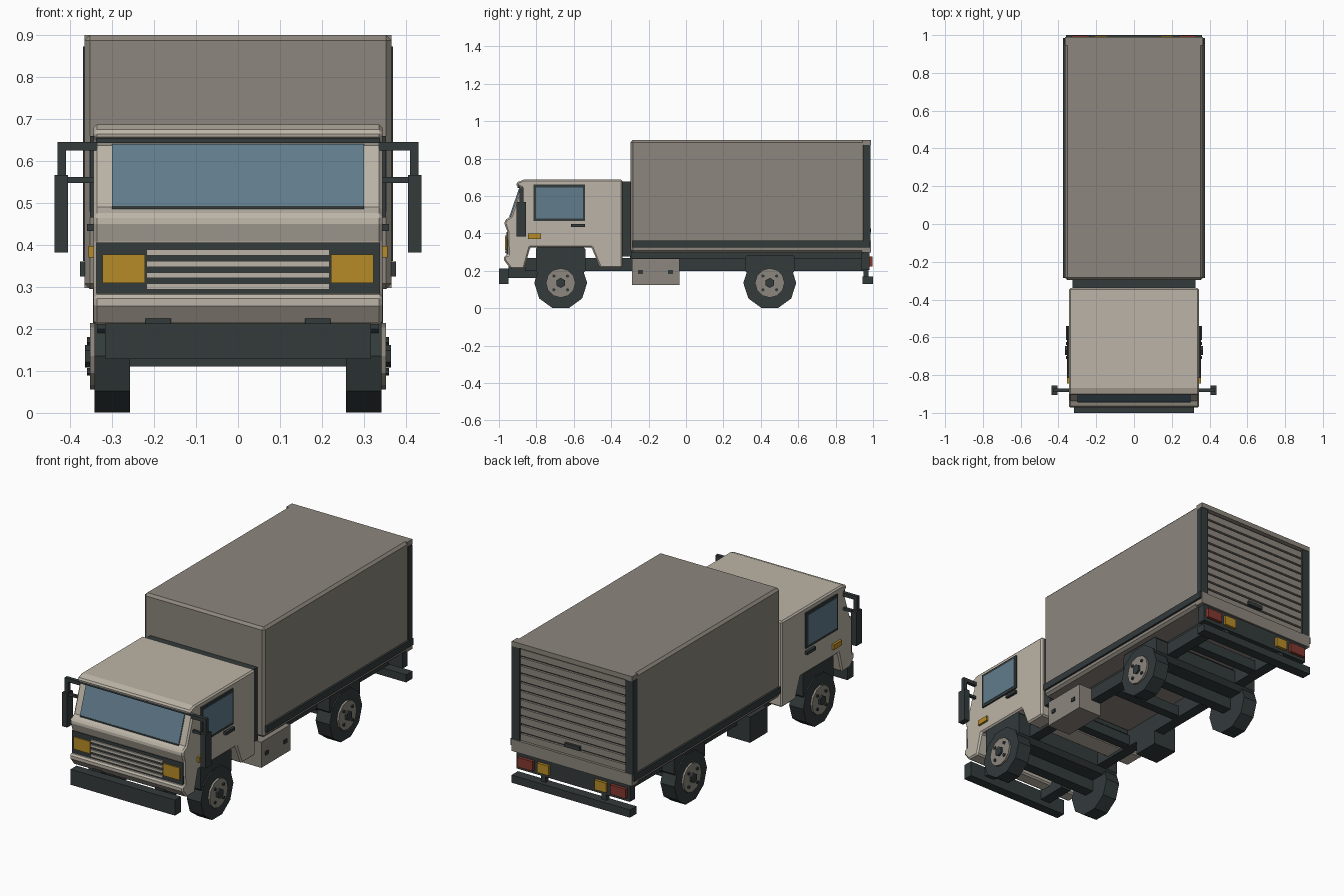
import bpy, bmesh, math
from mathutils import Matrix, Vector

if "Cube" in bpy.data.objects:
    bpy.data.objects.remove(bpy.data.objects["Cube"])


def material(name, rgb):
    m = bpy.data.materials.new(name)
    m.diffuse_color = (*rgb, 1)
    m.use_nodes = True
    m.node_tree.nodes["Principled BSDF"].inputs["Base Color"].default_value = m.diffuse_color
    return m


CREAM = material("cab cream", (0.50, 0.455, 0.385))
TAUPE = material("cargo taupe", (0.265, 0.24, 0.205))
DARK = material("dark trim", (0.033, 0.043, 0.044))
GLASS = material("blue glass", (0.12, 0.205, 0.265))
AMBER = material("amber lamp", (0.47, 0.26, 0.02))
RED = material("red lamp", (0.23, 0.04, 0.03))


def finish(name, bm, mat, mirror=False, bevel=0):
    bmesh.ops.recalc_face_normals(bm, faces=bm.faces)
    me = bpy.data.meshes.new(name)
    bm.to_mesh(me)
    bm.free()
    me.materials.append(mat)
    ob = bpy.data.objects.new(name, me)
    bpy.context.collection.objects.link(ob)
    if bevel:
        b = ob.modifiers.new("bevel", 'BEVEL')
        b.width, b.segments, b.limit_method = bevel, 1, 'ANGLE'
        b.angle_limit = math.radians(50)
    if mirror:
        ob.modifiers.new("mirror", 'MIRROR')
    return ob


def add_box(bm, x, y, z):
    size = Matrix.Diagonal((x[1] - x[0], y[1] - y[0], z[1] - z[0], 1))
    mid = Matrix.Translation((sum(x) / 2, sum(y) / 2, sum(z) / 2))
    bmesh.ops.create_cube(bm, size=1, matrix=mid @ size)


def boxes(name, mat, parts, mirror=False, bevel=0):
    bm = bmesh.new()
    for p in parts:
        add_box(bm, *p)
    return finish(name, bm, mat, mirror, bevel)


def profile(name, mat, pts, x0, x1, bevel=0, mirror=False):
    """Extrude a (y, z) outline along x."""
    bm = bmesh.new()
    face = bm.faces.new([bm.verts.new((x0, y, z)) for y, z in pts])
    ext = bmesh.ops.extrude_face_region(bm, geom=[face])
    bmesh.ops.translate(bm, vec=(x1 - x0, 0, 0),
                        verts=[v for v in ext["geom"] if isinstance(v, bmesh.types.BMVert)])
    return finish(name, bm, mat, mirror, bevel)


def add_disc(bm, n, r, x0, x1, y, z):
    """Cylinder lying along x."""
    rot = Matrix.Rotation(math.pi / 2, 4, 'Y')
    bmesh.ops.create_cone(bm, cap_ends=True, segments=n, radius1=r, radius2=r, depth=x1 - x0,
                          matrix=Matrix.Translation(((x0 + x1) / 2, y, z)) @ rot
                          @ Matrix.Rotation(math.pi / 2, 4, 'Z'))


# Cab shell with wheel arch cut into its outline
profile("cab", CREAM, [
    (-0.34, 0.215), (-0.34, 0.687), (-0.868, 0.687), (-0.908, 0.672), (-0.905, 0.657),
    (-0.884, 0.645), (-0.937, 0.49), (-0.968, 0.472), (-0.97, 0.45), (-0.955, 0.408),
    (-0.952, 0.285), (-0.972, 0.28), (-0.972, 0.255), (-0.937, 0.21), (-0.865, 0.21),
    (-0.833, 0.325), (-0.505, 0.325), (-0.46, 0.215)], -0.344, 0.344, bevel=0.008)

# Windscreen, its dark header and the wiper cowl
profile("windscreen", GLASS, [(-0.884, 0.64), (-0.893, 0.64), (-0.944, 0.492), (-0.935, 0.492)],
        -0.3, 0.3)
boxes("screen_header", DARK, [((-0.337, 0.337), (-0.9, -0.88), (0.643, 0.655))])
boxes("wiper_cowl", DARK, [((-0.3, 0.3), (-0.945, -0.92), (0.483, 0.493))])

# Grille, slats and headlamps
boxes("grille_panel", DARK, [((-0.337, 0.337), (-0.96, -0.94), (0.285, 0.406))])
boxes("grille_slats", CREAM, [((-0.218, 0.218), (-0.967, -0.955), (z, z + 0.014))
                              for z in (0.294, 0.321, 0.348, 0.375)])
boxes("headlamp", AMBER, [((0.222, 0.323), (-0.967, -0.955), (0.31, 0.377))], True)
boxes("front_bumper", DARK, [((-0.317, 0.317), (-1.0, -0.948), (0.128, 0.213))])
boxes("bumper_bracket", DARK, [((0.16, 0.22), (-0.95, -0.78), (0.16, 0.225))], True)

# Side windows, door handles and indicators
boxes("window_frame", DARK, [((0.34, 0.352), (-0.815, -0.54), (0.465, 0.66))], True)
boxes("side_window", GLASS, [((0.35, 0.354), (-0.803, -0.552), (0.48, 0.645))], True)
boxes("door_handle", DARK, [((0.34, 0.36), (-0.615, -0.54), (0.433, 0.45))], True)
boxes("side_indicator", AMBER, [((0.34, 0.356), (-0.845, -0.775), (0.37, 0.398))], True)

# Wing mirrors on brackets
boxes("mirror", DARK, [
    ((0.405, 0.437), (-0.905, -0.855), (0.382, 0.567)),
    ((0.41, 0.43), (-0.89, -0.87), (0.56, 0.645)),
    ((0.335, 0.43), (-0.89, -0.87), (0.625, 0.645)),
    ((0.335, 0.41), (-0.887, -0.873), (0.548, 0.562))], True)

# Panel between cab and cargo box
boxes("cab_rear_panel", DARK, [((-0.325, 0.325), (-0.345, -0.29), (0.275, 0.677))])

# Cargo box
boxes("cargo_box", TAUPE, [((-0.366, 0.366), (-0.296, 0.96), (0.295, 0.9))], bevel=0.013)
boxes("side_rail", DARK, [((0.355, 0.377), (-0.285, 0.985), (0.325, 0.361))], True)
boxes("rear_header", TAUPE, [((-0.366, 0.366), (0.945, 0.99), (0.873, 0.9))])
boxes("rear_sill", TAUPE, [((-0.366, 0.366), (0.94, 0.99), (0.297, 0.362))])
boxes("rear_post", DARK, [((0.322, 0.369), (0.95, 0.986), (0.362, 0.873))], True)

# Roller door
boxes("door_backing", DARK, [((-0.325, 0.325), (0.95, 0.964), (0.36, 0.875))])
STEP = (0.873 - 0.362) / 11
boxes("door_slats", TAUPE, [((-0.322, 0.322), (0.955, 0.976),
                             (0.362 + i * STEP, 0.362 + (i + 1) * STEP - 0.01))
                            for i in range(11)])
boxes("door_pull", DARK, [((-0.045, 0.045), (0.97, 0.99), (0.405, 0.427))])

# Chassis rails and cross members
boxes("chassis_rail", DARK, [((0.2, 0.26), (-0.86, 0.95), (0.2, 0.268))], True)
boxes("cross_members", DARK, [((-0.21, 0.21), (y - 0.025, y + 0.025), (0.205, 0.262))
                              for y in (-0.3, 0.1, 0.72)])
boxes("subframe", DARK, [((0.2, 0.24), (-0.3, 0.95), (0.26, 0.3))], True)

# Rear lamp bar, lamps and bumper
boxes("lamp_bar", DARK, [((-0.345, 0.345), (0.937, 0.98), (0.203, 0.297))])
boxes("tail_lamp", RED, [((0.235, 0.33), (0.97, 0.997), (0.222, 0.275))], True)
boxes("rear_indicator", AMBER, [((0.14, 0.21), (0.97, 0.995), (0.222, 0.275))], True)
boxes("rear_bumper", DARK, [((-0.36, 0.36), (0.945, 1.0), (0.128, 0.17))])
boxes("rear_bumper_bracket", DARK, [((0.17, 0.2), (0.95, 0.975), (0.16, 0.21))], True)

# Toolbox with latches on the right, dark tank on the left
boxes("toolbox", TAUPE, [((0.2, 0.343), (-0.288, -0.035), (0.125, 0.266))])
boxes("toolbox_latches", DARK, [((0.34, 0.349), (y - 0.013, y + 0.013), (0.183, 0.203))
                                for y in (-0.243, -0.083)])
boxes("side_tank", DARK, [((-0.34, -0.2), (-0.22, -0.07), (0.125, 0.266))])

# Wheels, mudguards and axles
for label, y, top in (("front", -0.67, 0.328), ("rear", 0.448, 0.285)):
    profile(label + "_mudguard", DARK, [
        (y - 0.133, top - 0.012), (y - 0.121, top), (y + 0.121, top), (y + 0.133, top - 0.012),
        (y + 0.133, 0.2), (y + 0.11, 0.175), (y - 0.11, 0.175), (y - 0.133, 0.2)],
        -0.335, 0.335)
    bm = bmesh.new()
    # decagon tyre resting on a flat facet
    add_disc(bm, 10, 0.1415, 0.257, 0.342, y, 0.135)
    bmesh.ops.rotate(bm, verts=bm.verts, cent=Vector((0, y, 0.135)),
                     matrix=Matrix.Rotation(math.pi / 2, 3, 'X'))
    finish(label + "_tyre", bm, DARK, True)
    bm = bmesh.new()
    add_disc(bm, 12, 0.079, 0.33, 0.353, y, 0.135)
    finish(label + "_rim", bm, TAUPE, True)
    bm = bmesh.new()
    add_disc(bm, 6, 0.027, 0.34, 0.364, y, 0.135)
    for k in range(4):
        a = math.pi / 4 + k * math.pi / 2
        add_disc(bm, 6, 0.009, 0.345, 0.36, y + 0.052 * math.cos(a), 0.135 + 0.052 * math.sin(a))
    finish(label + "_hub_and_nuts", bm, DARK, True)
    boxes(label + "_axle", DARK, [((-0.26, 0.26), (y - 0.03, y + 0.03), (0.11, 0.18))])
